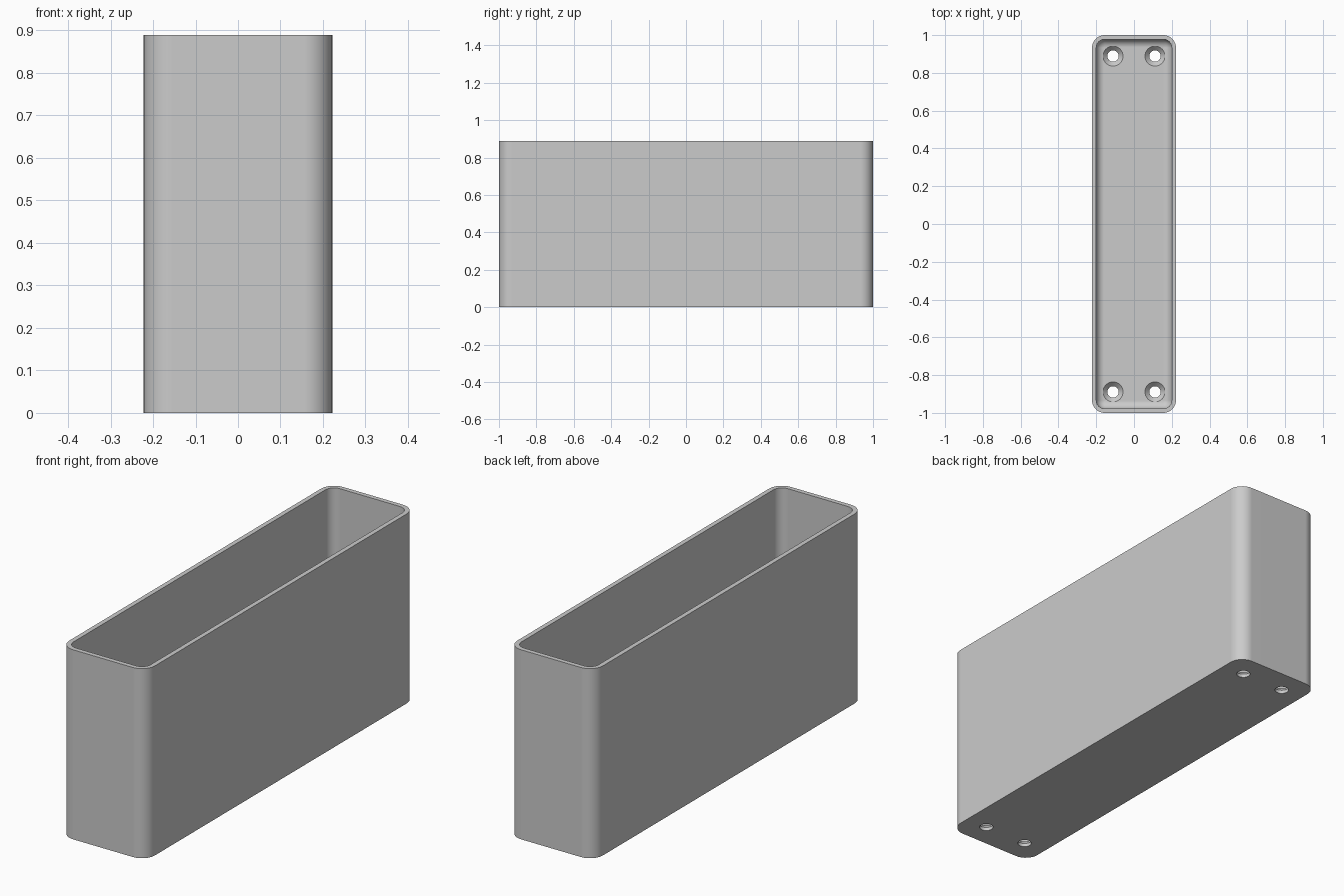
import bpy, bmesh, math

cube = bpy.data.objects.get("Cube")
if cube:
    bpy.data.objects.remove(cube)

HALF_X, HALF_Y, HEIGHT = 0.222, 1.0, 0.889
WALL, FLOOR, CORNER, FILLET = 0.022, 0.04, 0.067, 0.044
STEPS = 10

grey = bpy.data.materials.new("plain_grey")
grey.use_nodes = True
grey.diffuse_color = (0.6, 0.6, 0.6, 1)
grey.node_tree.nodes["Principled BSDF"].inputs["Base Color"].default_value = (0.6, 0.6, 0.6, 1)


def rounded_ring(bm, inset, z):
    """Rounded rectangle of vertices, shrunk by inset, at height z."""
    r = max(CORNER - inset, 0.001)
    cx, cy = HALF_X - inset - r, HALF_Y - inset - r
    ring = []
    for q, (sx, sy) in enumerate(((1, 1), (-1, 1), (-1, -1), (1, -1))):
        for i in range(STEPS + 1):
            a = (q + i / STEPS) * math.pi / 2
            ring.append(bm.verts.new((sx * cx + r * math.cos(a), sy * cy + r * math.sin(a), z)))
    return ring


def loft(bm, rings):
    """Skin neighbouring rings and cap both ends."""
    for low, high in zip(rings, rings[1:]):
        for i in range(len(low)):
            j = (i + 1) % len(low)
            bm.faces.new((low[i], low[j], high[j], high[i]))
    bm.faces.new(rings[0][::-1])
    bm.faces.new(rings[-1])


def finish(bm, name):
    bmesh.ops.recalc_face_normals(bm, faces=bm.faces)
    mesh = bpy.data.meshes.new(name)
    bm.to_mesh(mesh)
    bm.free()
    mesh.materials.append(grey)
    obj = bpy.data.objects.new(name, mesh)
    bpy.context.collection.objects.link(obj)
    return obj


# Open box: outer wall, rim, inner wall, then a fillet down into the floor
bm = bmesh.new()
profile = [(0, 0), (0, HEIGHT), (WALL, HEIGHT)]
for i in range(9):
    a = i / 8 * math.pi / 2
    profile.append((WALL + FILLET * (1 - math.cos(a)), FLOOR + FILLET * (1 - math.sin(a))))
loft(bm, [rounded_ring(bm, inset, z) for inset, z in profile])
box = finish(bm, "open_box")

# Countersunk screw holes near the four floor corners
bm = bmesh.new()
hole = [(0.03, -0.05), (0.03, 0.016), (0.053, FLOOR), (0.053, 0.15)]
for x in (-0.111, 0.111):
    for y in (-0.889, 0.889):
        rings = []
        for r, z in hole:
            angles = [i / 32 * math.tau for i in range(32)]
            rings.append([bm.verts.new((x + r * math.cos(a), y + r * math.sin(a), z)) for a in angles])
        loft(bm, rings)
cutter = finish(bm, "screw_hole_cutter")
cutter.hide_render = True

bpy.ops.object.select_all(action="DESELECT")
box.select_set(True)
bpy.context.view_layer.objects.active = box
cut = box.modifiers.new("screw_holes", "BOOLEAN")
cut.operation = "DIFFERENCE"
cut.solver = "EXACT"
cut.object = cutter
bpy.ops.object.modifier_apply(modifier=cut.name)
bpy.data.objects.remove(cutter)

# Smooth rounded corners with crisp rim and flat walls
bpy.ops.object.shade_smooth_by_angle(angle=math.radians(30))
weighted = box.modifiers.new("flat_walls", "WEIGHTED_NORMAL")
weighted.keep_sharp = True
